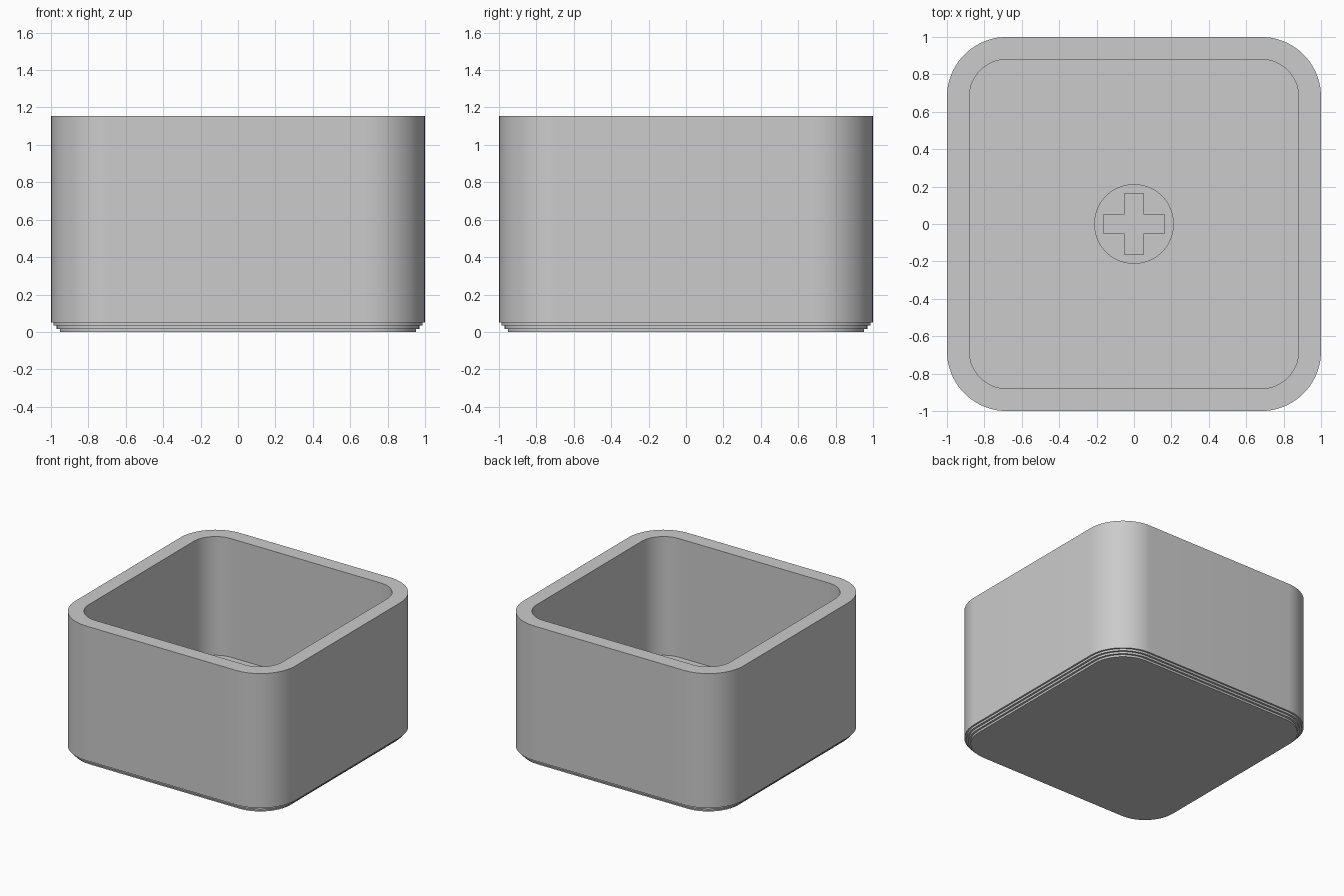
import bpy, bmesh
from math import sin, cos, pi

cube = bpy.data.objects.get("Cube")
if cube:
    bpy.data.objects.remove(cube, do_unlink=True)

HEIGHT, FLOOR, STEM_TOP = 1.155, 0.18, 0.5
CORNER = 0.68      # centre of every corner arc
SEGMENTS = 20      # per corner

grey = bpy.data.materials.new("plain grey")
grey.use_nodes = True
grey.diffuse_color = (0.6, 0.6, 0.6, 1)
grey.node_tree.nodes["Principled BSDF"].inputs["Base Color"].default_value = grey.diffuse_color


def finish(obj):
    """Smooth the curved walls and keep the edges sharp."""
    bpy.ops.object.select_all(action="DESELECT")
    obj.select_set(True)
    bpy.context.view_layer.objects.active = obj
    if obj.type == "CURVE":
        bpy.ops.object.convert(target="MESH")
    bpy.ops.object.shade_smooth_by_angle(angle=pi / 6)


def rounded_square(half):
    """Outline whose corner arcs share the same centres at any size."""
    r = half - CORNER
    points = []
    for quarter in range(4):
        start = quarter * pi / 2
        sx = 1 if quarter in (0, 3) else -1
        sy = 1 if quarter < 2 else -1
        for i in range(SEGMENTS + 1):
            a = start + i / SEGMENTS * pi / 2
            points.append((sx * CORNER + r * cos(a), sy * CORNER + r * sin(a)))
    return points


# Open box: stepped base, outer wall, rim, inner wall and floor
profile = []
step = 0.05 / 3
for i, half in enumerate((0.953, 0.97, 0.986)):
    profile += [(half, i * step), (half, (i + 1) * step)]
profile += [(1, 0.05), (1, HEIGHT), (0.88, HEIGHT), (0.88, FLOOR)]

bm = bmesh.new()
rings = [[bm.verts.new((x, y, z)) for x, y in rounded_square(h)] for h, z in profile]
for low, high in zip(rings, rings[1:]):
    n = len(low)
    for i in range(n):
        j = (i + 1) % n
        bm.faces.new((low[i], low[j], high[j], high[i]))
bm.faces.new(rings[0][::-1])
bm.faces.new(rings[-1])
bmesh.ops.recalc_face_normals(bm, faces=bm.faces)
mesh = bpy.data.meshes.new("box_shell")
bm.to_mesh(mesh)
bm.free()
mesh.materials.append(grey)
shell = bpy.data.objects.new("box_shell", mesh)
bpy.context.collection.objects.link(shell)
finish(shell)

# Round stem with a cross-shaped socket
disc = [(0.213 * cos(i * pi / 32), 0.213 * sin(i * pi / 32)) for i in range(64)]
arm, width = 0.163, 0.051
cross = []
for c, s in ((1, 0), (0, 1), (-1, 0), (0, -1)):
    for x, y in ((arm, -width), (arm, width), (width, width)):
        cross.append((x * c - y * s, x * s + y * c))

curve = bpy.data.curves.new("stem", "CURVE")
curve.dimensions = "2D"
curve.fill_mode = "BOTH"
curve.extrude = (STEM_TOP - FLOOR + 0.01) / 2
for outline in (disc, cross):
    spline = curve.splines.new("POLY")
    spline.points.add(len(outline) - 1)
    for point, (x, y) in zip(spline.points, outline):
        point.co = (x, y, 0, 1)
    spline.use_cyclic_u = True
curve.materials.append(grey)
stem = bpy.data.objects.new("stem", curve)
stem.location.z = STEM_TOP - curve.extrude
bpy.context.collection.objects.link(stem)
finish(stem)
